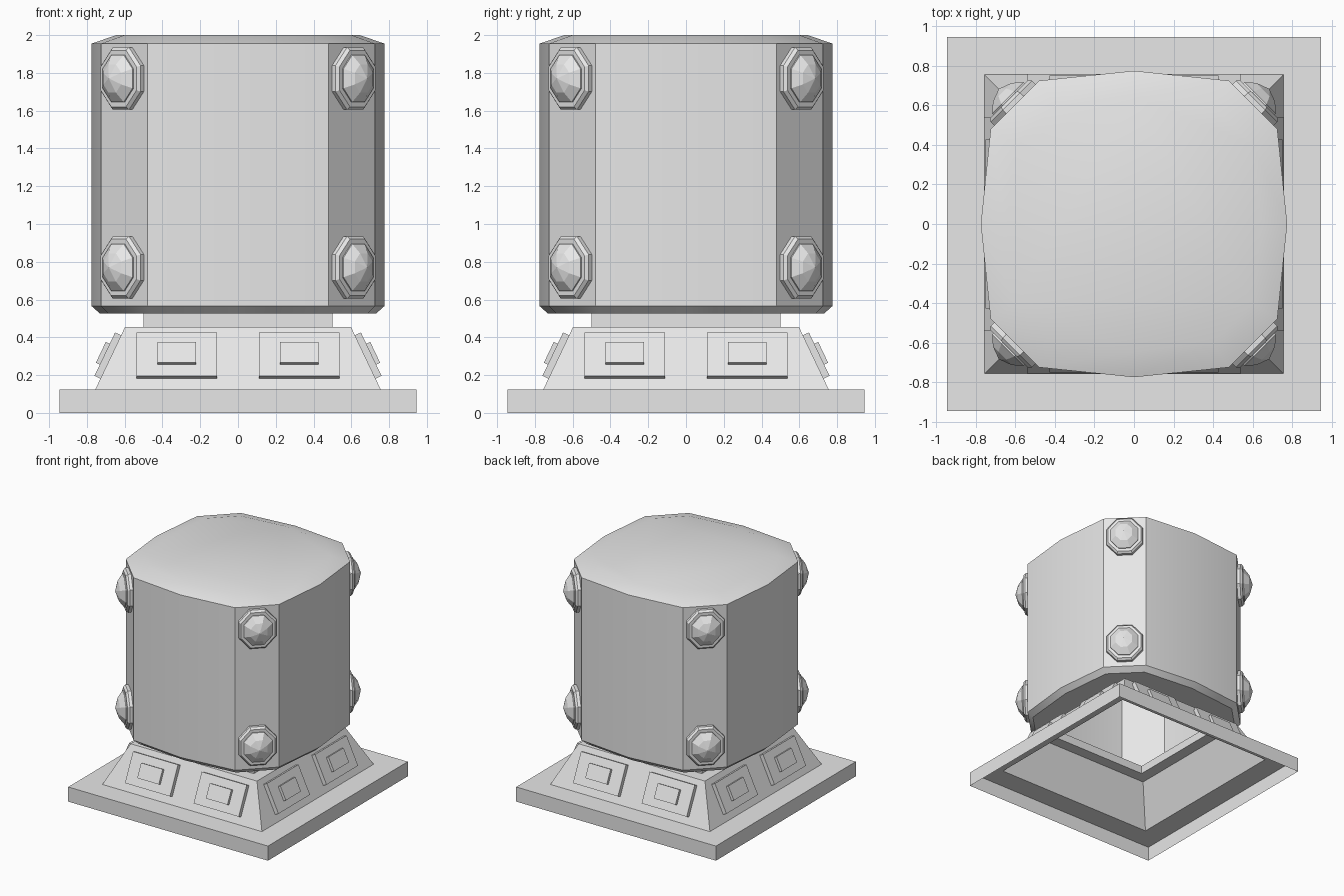
import bpy
import bmesh
from math import pi, cos, sin, atan2, radians
from mathutils import Matrix, Vector

cube = bpy.data.objects.get("Cube")
if cube:
    bpy.data.objects.remove(cube, do_unlink=True)

grey = bpy.data.materials.new("light_grey")
grey.use_nodes = True
grey.diffuse_color = (0.8, 0.8, 0.8, 1)
grey.node_tree.nodes["Principled BSDF"].inputs["Base Color"].default_value = (0.8, 0.8, 0.8, 1)


def loft(name, loops, cap_end=False, matrix=None, smooth=False):
    """Skin a stack of equal-length loops, optionally closing the last one."""
    bm = bmesh.new()
    rows = [[bm.verts.new(p) for p in loop] for loop in loops]
    n = len(rows[0])
    for low, high in zip(rows, rows[1:]):
        for i in range(n):
            j = (i + 1) % n
            bm.faces.new((low[i], low[j], high[j], high[i]))
    if cap_end:
        bm.faces.new(rows[-1])
    bmesh.ops.remove_doubles(bm, verts=bm.verts, dist=0.0001)
    mesh = bpy.data.meshes.new(name)
    bm.to_mesh(mesh)
    bm.free()
    mesh.materials.append(grey)
    obj = bpy.data.objects.new(name, mesh)
    bpy.context.collection.objects.link(obj)
    if matrix:
        obj.matrix_world = matrix
    if smooth:
        bpy.ops.object.select_all(action='DESELECT')
        obj.select_set(True)
        bpy.context.view_layer.objects.active = obj
        bpy.ops.object.shade_smooth_by_angle(angle=radians(30))
    return obj


def drum_loop(mid, wide, narrow, z):
    """Bulged square with chamfered corners."""
    pts = []
    for k in range(4):
        turn = Matrix.Rotation(k * pi / 2, 3, 'Z')
        for x, y in ((mid, 0), (wide, narrow), (narrow, wide)):
            pts.append(turn @ Vector((x, y, z)))
    return pts


def rect(hx, hy, z):
    return [(hx, -hy, z), (hx, hy, z), (-hx, hy, z), (-hx, -hy, z)]


def octagon(radius, z):
    """Octagon with flat sides up, a little taller than wide."""
    angles = [pi / 8 + i * pi / 4 for i in range(8)]
    return [(0.97 * radius * cos(a), 1.08 * radius * sin(a), z) for a in angles]


# Hollow base plate, sloped plinth and neck
BASE, FOOT, SHOULDER, NECK = 0.945, 0.755, 0.598, 0.5
Z_PLATE, Z_PLINTH, Z_NECK = 0.125, 0.455, 0.525
loft("base_plate", [rect(BASE, BASE, 0), rect(BASE, BASE, Z_PLATE), rect(FOOT, FOOT, Z_PLATE)])
loft("plinth", [rect(FOOT, FOOT, Z_PLATE), rect(SHOULDER, SHOULDER, Z_PLINTH),
                rect(NECK, NECK, Z_PLINTH)])
loft("neck", [rect(NECK, NECK, Z_PLINTH), rect(NECK, NECK, Z_NECK)])

# Drum with bevelled rims, open underneath where the neck enters
loft("drum", [
    drum_loop(NECK, NECK, NECK, Z_NECK),
    drum_loop(0.73, 0.685, 0.46, Z_NECK),
    drum_loop(0.775, 0.725, 0.48, 0.565),
    drum_loop(0.775, 0.725, 0.48, 1.955),
    drum_loop(0.645, 0.6, 0.4, 2.0),
], cap_end=True, smooth=True)

# Stepped panels, two on each sloped side
slope = atan2(FOOT - SHOULDER, Z_PLINTH - Z_PLATE)
Z_PANEL = 0.296
reach = FOOT - (FOOT - SHOULDER) * (Z_PANEL - Z_PLATE) / (Z_PLINTH - Z_PLATE)
for side in range(4):
    spin = Matrix.Rotation(side * pi / 2, 4, 'Z')
    for x in (-0.325, 0.325):
        place = (spin @ Matrix.Translation((x, -reach, Z_PANEL))
                 @ Matrix.Rotation(pi / 2 - slope, 4, 'X'))
        loft("panel", [rect(0.213, 0.127, 0), rect(0.213, 0.127, 0.035)], True, place)
        loft("panel_block", [rect(0.102, 0.061, 0.035), rect(0.102, 0.061, 0.058)], True, place)

# Domed bolts on the chamfered corners
CORNER = (0.725 + 0.48) / 2
for k in range(4):
    spin = Matrix.Rotation(pi / 4 + k * pi / 2, 4, 'Z')
    for z in (0.77, 1.77):
        place = (spin @ Matrix.Translation((CORNER * 2 ** 0.5, 0, z))
                 @ Matrix.Rotation(pi / 2, 4, 'Z') @ Matrix.Rotation(pi / 2, 4, 'X'))
        loft("bolt_washer", [octagon(0.165, 0), octagon(0.165, 0.025), octagon(0.15, 0.042),
                             octagon(0.125, 0.042)], True, place)
        loft("bolt_head", [octagon(0.125, 0.03), octagon(0.125, 0.05), octagon(0.075, 0.09),
                           octagon(0, 0.115)], False, place)
